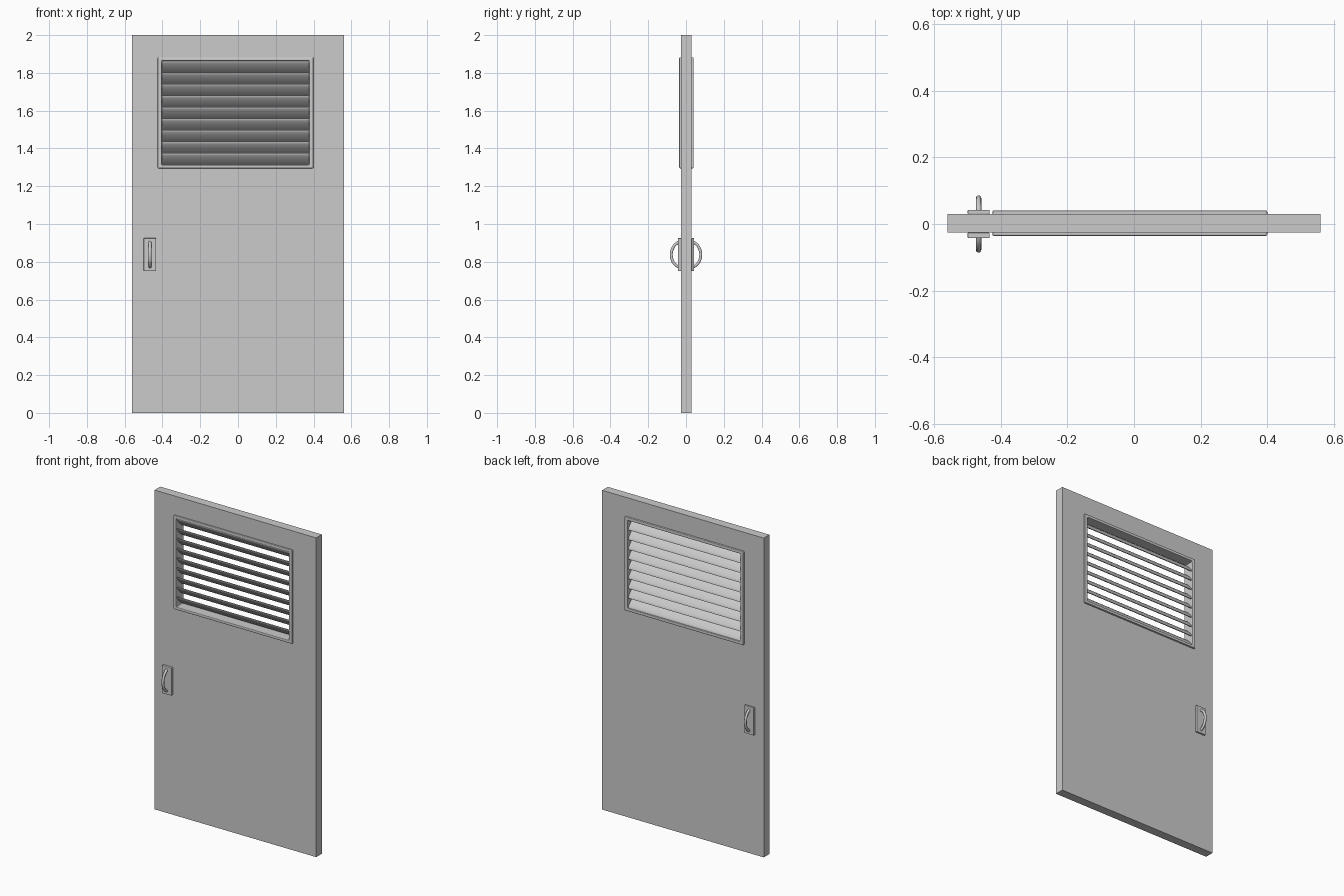
import bpy, bmesh, math

if "Cube" in bpy.data.objects:
    bpy.data.objects.remove(bpy.data.objects["Cube"])

def add_mesh(name, bm):
    bmesh.ops.recalc_face_normals(bm, faces=bm.faces)
    me = bpy.data.meshes.new(name)
    bm.to_mesh(me)
    bm.free()
    ob = bpy.data.objects.new(name, me)
    bpy.context.collection.objects.link(ob)
    return ob

def bevel(ob, width, segments=2):
    m = ob.modifiers.new("bevel", 'BEVEL')
    m.width, m.segments, m.limit_method = width, segments, 'ANGLE'
    return ob

# Rectangular slab with a rectangular opening; rects are (x0, x1, z0, z1)
def holed_slab(name, outer, inner, y0, y1):
    bm = bmesh.new()
    def loop(r, y):
        return [bm.verts.new((r[i], y, r[j])) for i, j in ((0, 2), (1, 2), (1, 3), (0, 3))]
    loops = [loop(outer, y0), loop(outer, y1), loop(inner, y1), loop(inner, y0)]
    for k in range(4):
        a, b = loops[k], loops[(k + 1) % 4]
        for i in range(4):
            j = (i + 1) % 4
            bm.faces.new((a[i], a[j], b[j], b[i]))
    return add_mesh(name, bm)

def box(name, x0, x1, y0, y1, z0, z1):
    bm = bmesh.new()
    bmesh.ops.create_cube(bm, size=1)
    for v in bm.verts:
        v.co = ((x0 + x1) / 2 + v.co.x * (x1 - x0), (y0 + y1) / 2 + v.co.y * (y1 - y0),
                (z0 + z1) / 2 + v.co.z * (z1 - z0))
    return add_mesh(name, bm)

# Door leaf and vent frame
FRONT, BACK = -0.026, 0.03
OPEN = (-0.403, 0.377, 1.313, 1.863)
holed_slab("door_leaf", (-0.56, 0.56, 0, 2), (-0.41, 0.384, 1.306, 1.87), FRONT, BACK)
bevel(holed_slab("vent_frame", (-0.425, 0.4, 1.295, 1.882), OPEN, -0.036, 0.041), 0.005)

# Louvre slats: lens-shaped section, high at the front and low at the back
COUNT = 9
pitch = (OPEN[3] - OPEN[2]) / COUNT
tilt = math.radians(-45)
for n in range(COUNT):
    zc = OPEN[2] + pitch * (n + 0.5)
    section = []
    for i in range(16):
        a = 2 * math.pi * i / 16
        u, w = 0.044 * math.cos(a), 0.008 * math.sin(a)
        section.append((0.002 + u * math.cos(tilt) - w * math.sin(tilt),
                        zc + u * math.sin(tilt) + w * math.cos(tilt)))
    bm = bmesh.new()
    ends = [[bm.verts.new((x, y, z)) for y, z in section] for x in OPEN[:2]]
    for i in range(16):
        j = (i + 1) % 16
        bm.faces.new((ends[0][i], ends[0][j], ends[1][j], ends[1][i]))
    bm.faces.new(ends[0])
    bm.faces.new(ends[1])
    slat = add_mesh(f"louvre_slat_{n + 1}", bm)
    slat.data.shade_smooth()
    slat.data.set_sharp_from_angle(angle=math.radians(60))

# Handle plate and arched grip on both faces
HX, HZ = -0.466, 0.838
for side, face in ((-1, FRONT), (1, BACK)):
    label = "front" if side < 0 else "back"
    y0, y1 = sorted((face, side * 0.042))
    bevel(box(f"{label}_handle_plate", HX - 0.033, HX + 0.033, y0, y1, HZ - 0.087, HZ + 0.087), 0.002)
    cu = bpy.data.curves.new(f"{label}_handle_grip", 'CURVE')
    cu.dimensions = '3D'
    cu.bevel_depth, cu.bevel_resolution, cu.use_fill_caps = 0.008, 3, True
    sp = cu.splines.new('POLY')
    sp.points.add(24)
    for i, p in enumerate(sp.points):
        a = math.pi * (i / 24 - 0.5)
        p.co = (HX, side * (0.022 + 0.056 * math.cos(a)), HZ + 0.068 * math.sin(a), 1)
    bpy.context.collection.objects.link(bpy.data.objects.new(f"{label}_handle_grip", cu))
